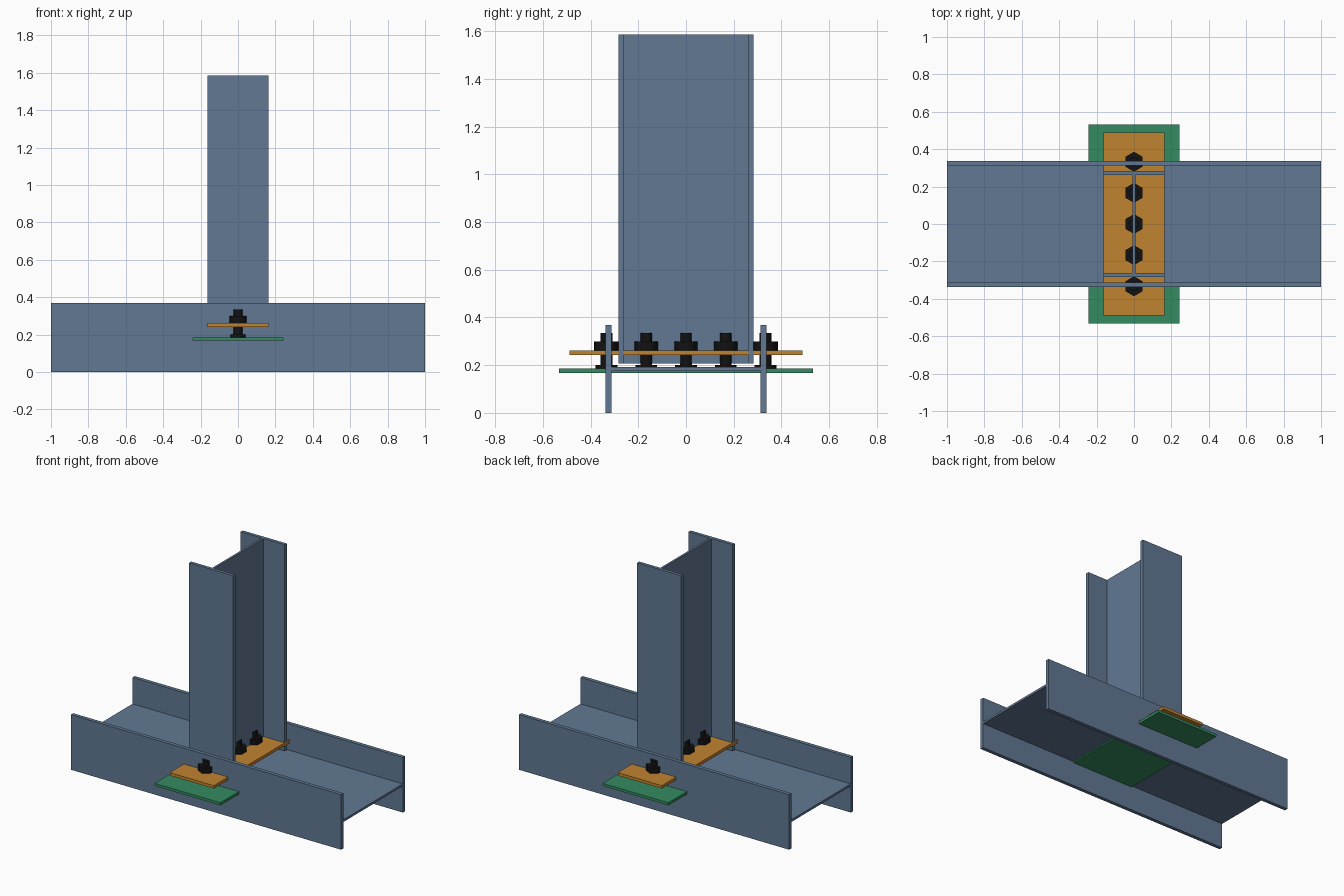
import bpy, bmesh, math
from mathutils import Matrix, Vector

if "Cube" in bpy.data.objects:
    bpy.data.objects.remove(bpy.data.objects["Cube"])


def material(name, rgb):
    m = bpy.data.materials.new(name)
    m.diffuse_color = (*rgb, 1)
    m.use_nodes = True
    m.node_tree.nodes["Principled BSDF"].inputs["Base Color"].default_value = m.diffuse_color
    return m


steel = material("steel blue", (0.12, 0.19, 0.29))
amber = material("amber", (0.53, 0.23, 0.03))
green = material("green", (0.035, 0.26, 0.12))
black = material("black", (0.006, 0.006, 0.006))


def finish(name, bm, mat):
    bmesh.ops.recalc_face_normals(bm, faces=bm.faces[:])
    me = bpy.data.meshes.new(name)
    bm.to_mesh(me)
    bm.free()
    me.materials.append(mat)
    ob = bpy.data.objects.new(name, me)
    bpy.context.collection.objects.link(ob)
    return ob


def plate(name, half_x, half_y, z0, z1, mat):
    bm = bmesh.new()
    size = Matrix.Diagonal((2 * half_x, 2 * half_y, z1 - z0, 1))
    bmesh.ops.create_cube(bm, size=1, matrix=Matrix.Translation((0, 0, (z0 + z1) / 2)) @ size)
    return finish(name, bm, mat)


def i_section(name, depth, width, flange, web, start, sweep, place, mat):
    """Extrude an I profile; depth runs along y, place maps (depth, width) to a point."""
    d, w, f, t = depth / 2, width / 2, flange, web / 2
    half = [(-d, -w), (-d + f, -w), (-d + f, -t), (d - f, -t), (d - f, -w), (d, -w)]
    profile = half + [(a, -b) for a, b in reversed(half)]
    bm = bmesh.new()
    face = bm.faces.new([bm.verts.new(Vector(place(a, b)) + Vector(start)) for a, b in profile])
    ext = bmesh.ops.extrude_face_region(bm, geom=[face])
    moved = [v for v in ext["geom"] if isinstance(v, bmesh.types.BMVert)]
    bmesh.ops.translate(bm, verts=moved, vec=sweep)
    return finish(name, bm, mat)


def prism(bm, sides, radius, z0, z1):
    turn = Matrix.Rotation(math.pi / sides if sides != 6 else 0, 4, 'Z')
    bmesh.ops.create_cone(bm, cap_ends=True, segments=sides, radius1=radius, radius2=radius,
                          depth=z1 - z0, matrix=Matrix.Translation((0, 0, (z0 + z1) / 2)) @ turn)


# Main beam lying along x, and column standing on it
i_section("beam", 0.676, 0.368, 0.025, 0.015, (-1, 0, 0.184), (2, 0, 0),
          lambda a, b: (0, a, b), steel)
i_section("column", 0.566, 0.326, 0.022, 0.014, (0, 0, 0.207), (0, 0, 1.379),
          lambda a, b: (b, a, 0), steel)

# End plate and bearing plate
plate("end_plate", 0.163, 0.488, 0.242, 0.262, amber)
plate("bearing_plate", 0.243, 0.533, 0.168, 0.186, green)

# Row of bolts: rod, top nut and bottom head
for i in range(-2, 3):
    bm = bmesh.new()
    prism(bm, 24, 0.025, 0.186, 0.335)
    prism(bm, 6, 0.053, 0.262, 0.299)
    prism(bm, 6, 0.046, 0.186, 0.201)
    bolt = finish(f"bolt_{i + 3}", bm, black)
    bolt.location = (0, i * 0.1665, 0)
    for p in bolt.data.polygons:
        p.use_smooth = len(p.vertices) == 4 and p.area < 0.002
